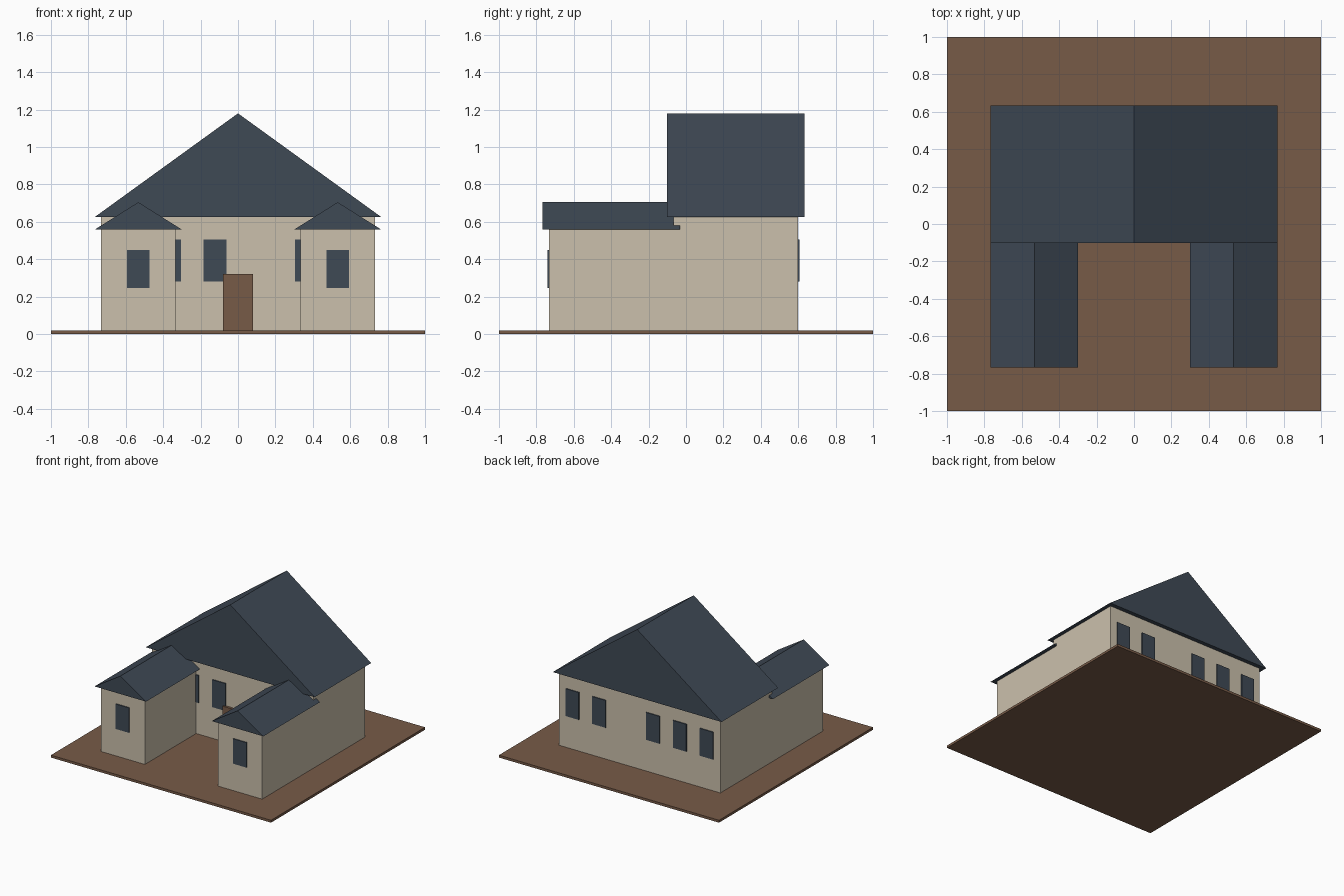
import bpy

cube = bpy.data.objects.get("Cube")
if cube:
    bpy.data.objects.remove(cube, do_unlink=True)


def material(name, rgb):
    m = bpy.data.materials.new(name)
    m.use_nodes = True
    m.diffuse_color = (*rgb, 1)
    m.node_tree.nodes["Principled BSDF"].inputs["Base Color"].default_value = (*rgb, 1)
    return m


cream = material("cream_wall", (0.60, 0.53, 0.415))
slate = material("slate_blue", (0.049, 0.067, 0.091))
brown = material("earth_brown", (0.185, 0.104, 0.064))


def extrude_y(name, profile, y0, y1, mat):
    """Solid with an x-z profile (counter-clockwise from the front), run from y0 to y1."""
    n = len(profile)
    verts = [(x, y, z) for y in (y0, y1) for x, z in profile]
    faces = [tuple(range(n)), tuple(reversed(range(n, 2 * n)))]
    faces += [(i, i + n, (i + 1) % n + n, (i + 1) % n) for i in range(n)]
    mesh = bpy.data.meshes.new(name)
    mesh.from_pydata(verts, [], faces)
    mesh.materials.append(mat)
    obj = bpy.data.objects.new(name, mesh)
    bpy.context.collection.objects.link(obj)
    return obj


def box(name, x, half, y0, y1, z0, z1, mat):
    profile = [(x - half, z0), (x + half, z0), (x + half, z1), (x - half, z1)]
    return extrude_y(name, profile, y0, y1, mat)


def gable_roof(name, x, half, y0, y1, eave, ridge):
    return extrude_y(name, [(x - half, eave), (x + half, eave), (x, ridge)], y0, y1, slate)


GROUND = 0.02
WALL = 0.733      # outer wall distance from the centre
FRONT = -0.067    # front wall of the main hall
BACK = 0.6
OVERHANG = 0.034
PLATE = 0.008

# Ground slab and main hall
box("ground", 0, 1, -1, 1, 0, GROUND, brown)
box("main_walls", 0, WALL, FRONT, BACK, GROUND, 0.625, cream)
gable_roof("main_roof", 0, WALL + OVERHANG, FRONT - OVERHANG, BACK + OVERHANG, 0.625, 1.18)

# Front wings
for side, x in (("left", 0.533), ("right", -0.533)):
    box(side + "_wing_walls", x, 0.2, -WALL, FRONT, GROUND, 0.558, cream)
    gable_roof(side + "_wing_roof", x, 0.2 + OVERHANG, -WALL - OVERHANG,
               FRONT + OVERHANG, 0.558, 0.705)
    box(side + "_wing_window", x, 0.061, -WALL - PLATE, -WALL, 0.245, 0.45, slate)

# Window rows along the hall, with one bay left blank
bay = 2 * WALL / 6
for i in (-2.5, -1.5, -0.5, 1.5, 2.5):
    x = i * bay
    box("back_window", x, 0.061, BACK, BACK + PLATE, 0.28, 0.505, slate)
    if abs(i) < 2:
        box("front_window", x, 0.061, FRONT - PLATE, FRONT, 0.28, 0.505, slate)

# Entrance
box("door", 0, 0.08, FRONT - 0.02, FRONT, GROUND, 0.32, brown)
